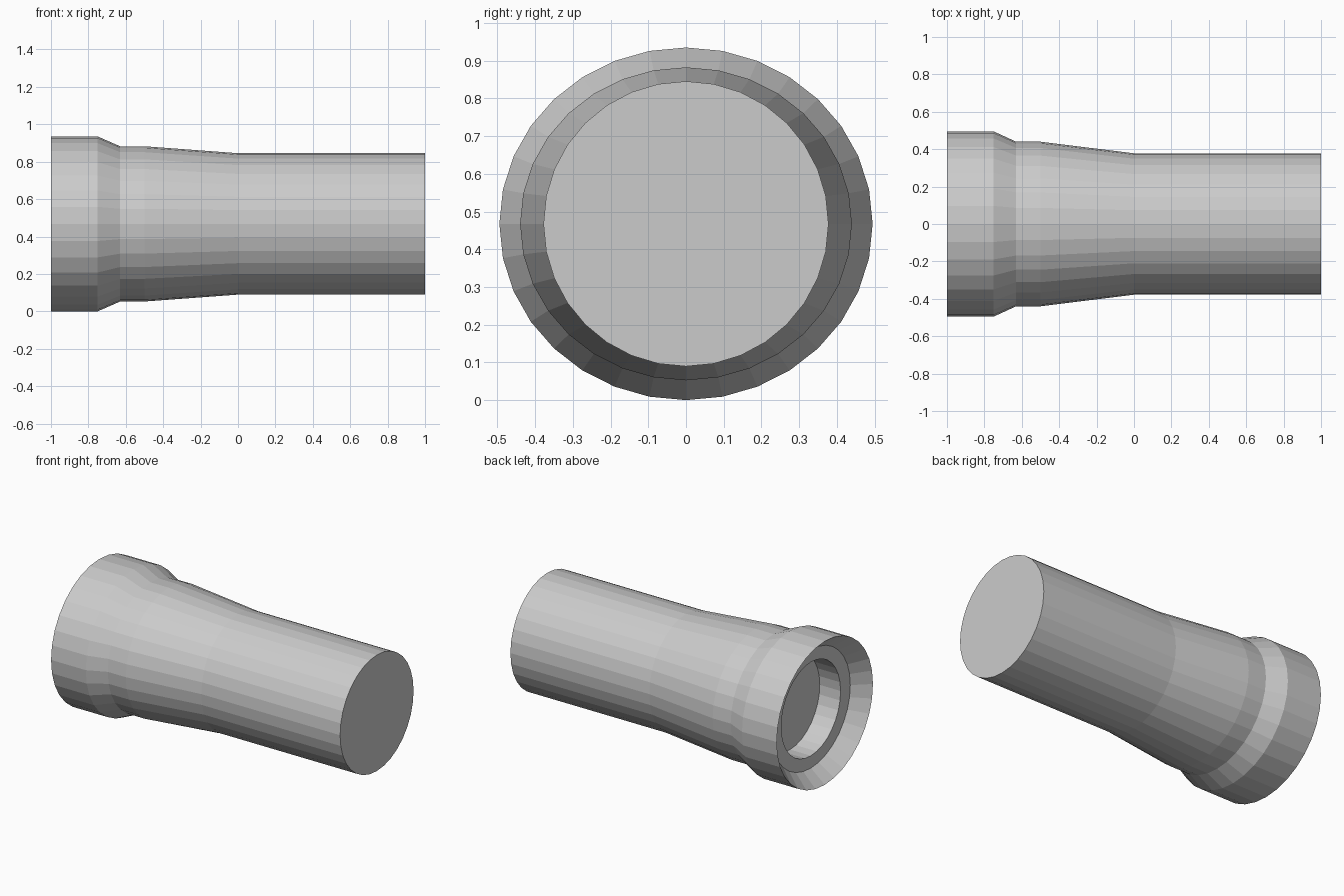
import bpy, bmesh
from math import sin, cos, pi

if "Cube" in bpy.data.objects:
    bpy.data.objects.remove(bpy.data.objects["Cube"])

SIDES = 32
CENTRE_Z = 0.4675

# Cross-sections along x: (x, half width in y, half height in z)
PROFILE = [
    (-0.75, 0.305, 0.305),   # floor of the socket
    (-0.90, 0.305, 0.305),   # socket mouth
    (-0.90, 0.405, 0.385),   # inner ledge
    (-1.00, 0.495, 0.4675),  # rim
    (-0.75, 0.495, 0.4675),  # collar
    (-0.63, 0.440, 0.415),   # collar shoulder
    (-0.50, 0.440, 0.415),   # neck
    (0.00, 0.378, 0.378),    # taper into the tube
    (1.00, 0.378, 0.378),    # closed end
]


def ring(bm, x, ry, rz):
    angles = [2 * pi * i / SIDES for i in range(SIDES)]
    return [bm.verts.new((x, ry * cos(a), CENTRE_Z + rz * sin(a))) for a in angles]


# Tube with flared collar and recessed socket, lofted along the x axis
bm = bmesh.new()
rings = [ring(bm, *section) for section in PROFILE]
for a, b in zip(rings, rings[1:]):
    for i in range(SIDES):
        j = (i + 1) % SIDES
        bm.faces.new((a[i], a[j], b[j], b[i]))
bm.faces.new(rings[0])
bm.faces.new(rings[-1])
bmesh.ops.recalc_face_normals(bm, faces=bm.faces)

mesh = bpy.data.meshes.new("flared_tube")
bm.to_mesh(mesh)
bm.free()
bpy.context.collection.objects.link(bpy.data.objects.new("flared_tube", mesh))
